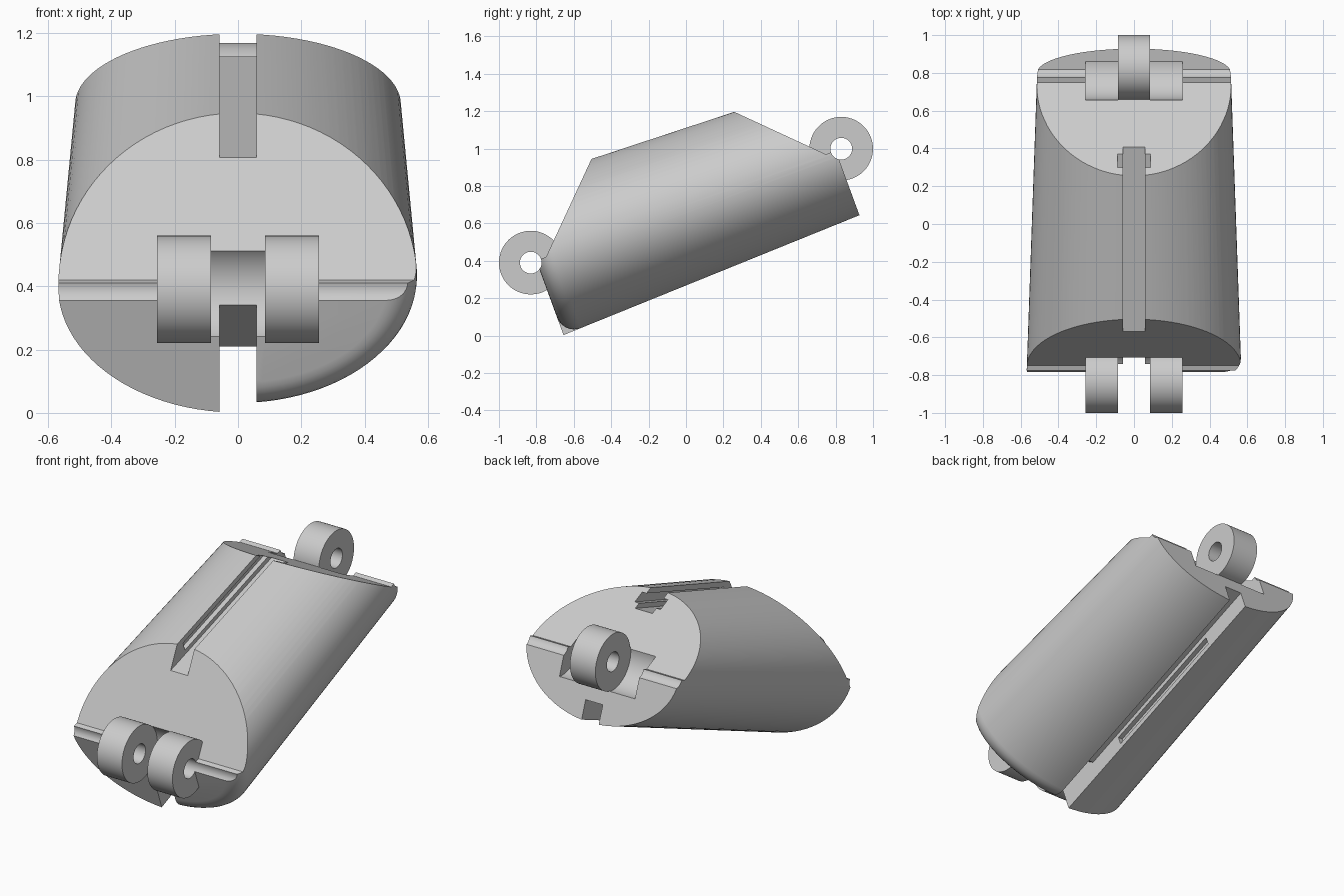
import bpy, bmesh, math
from mathutils import Matrix

if "Cube" in bpy.data.objects:
    bpy.data.objects.remove(bpy.data.objects["Cube"], do_unlink=True)

TILT = math.radians(20.15)
PLACE = Matrix.Translation((0, 0, 0.695)) @ Matrix.Rotation(TILT, 4, 'X')
END = 0.853        # half length of the body
PIN = 0.884        # distance of each hinge pin from the centre
PIN_R = 0.058
KNUCKLE_R = 0.17
INNER, OUTER = 0.086, 0.256   # knuckle spacing across x
GROOVE = 0.058     # half width of the cord grooves

grey = bpy.data.materials.new("plain_grey")
grey.use_nodes = True
colour = (0.6, 0.6, 0.6, 1)
grey.diffuse_color = colour
grey.node_tree.nodes["Principled BSDF"].inputs["Base Color"].default_value = colour


def add_object(name, bm):
    bmesh.ops.recalc_face_normals(bm, faces=bm.faces)
    mesh = bpy.data.meshes.new(name)
    bm.to_mesh(mesh)
    bm.free()
    mesh.materials.append(grey)
    obj = bpy.data.objects.new(name, mesh)
    bpy.context.collection.objects.link(obj)
    return obj


def loft(name, rings):
    bm = bmesh.new()
    loops = [[bm.verts.new(p) for p in ring] for ring in rings]
    n = len(loops[0])
    for a, b in zip(loops, loops[1:]):
        for i in range(n):
            j = (i + 1) % n
            bm.faces.new((a[i], a[j], b[j], b[i]))
    bm.faces.new(loops[0])
    bm.faces.new(loops[-1])
    return add_object(name, bm)


def prism(name, profile, x0, x1):
    """Side profile of (length, height) points extruded across x."""
    return loft(name, [[(x, y, z) for y, z in profile] for x in (x0, x1)])


def disc(y, radius, n=64):
    return [(y + radius * math.cos(2 * math.pi * i / n),
             radius * math.sin(2 * math.pi * i / n)) for i in range(n)]


def cut(obj, cutter):
    cutter.hide_render = True
    mod = obj.modifiers.new("cut", 'BOOLEAN')
    mod.operation = 'DIFFERENCE'
    mod.solver = 'MANIFOLD'
    mod.object = cutter
    graph = bpy.context.evaluated_depsgraph_get()
    graph.update()
    result = bpy.data.meshes.new_from_object(obj.evaluated_get(graph))
    obj.modifiers.clear()
    obj.data = result
    bpy.data.objects.remove(cutter, do_unlink=True)


def finish(obj):
    obj.data.shade_smooth()
    obj.data.set_sharp_from_angle(angle=math.radians(30))
    obj.matrix_world = PLACE


# Tapered oval body, with a rounded front rim on its left half
def body_ring(y, inset, n=96):
    ring = []
    for i in range(n):
        a = 2 * math.pi * (i + 0.5) / n
        s = inset if math.cos(a) > 0 else 0
        ring.append(((0.541 - 0.033 * y - s) * math.cos(a), y,
                     (0.398 - 0.033 * y - s) * math.sin(a)))
    return ring


rings = []
for k in range(9):
    t = math.pi / 2 * k / 8
    rings.append(body_ring(-END + 0.1 * (1 - math.cos(t)), 0.1 * (1 - math.sin(t))))
rings.append(body_ring(END, 0))
body = loft("segment_body", rings)

# Slanted upper ends
for s in (-1, 1):
    wedge = [(0.797, 0), (1.3, 0), (1.3, 0.6), (0.197, 0.6)]
    cut(body, prism("slant_cutter", [(s * y, z) for y, z in wedge], -1, 1))

# Clearance pockets for the mating knuckles
for y, x0, x1 in ((-PIN, -INNER, INNER), (PIN, INNER, OUTER), (PIN, -OUTER, -INNER)):
    cut(body, prism("pocket_cutter", disc(y, 0.173), x0, x1))

# Cord grooves above and below, each with a wider undercut slot
groove = [(-1, 0.32), (1, 0.248), (1, 0.8), (-1, 0.8)]
slot = [(-0.34, 0.322), (0.505, 0.294), (0.505, 0.348), (-0.34, 0.375)]
for s in (-1, 1):
    for profile, w in ((groove, GROOVE), (slot, 0.087)):
        cut(body, prism("groove_cutter", [(y, s * z) for y, z in profile], -w, w))

# Slanted notch joining the lower groove to the front pocket
notch = [(-0.79, -0.05), (-0.56, -0.325), (-0.7, -0.5), (-1, -0.5), (-1, -0.05)]
cut(body, prism("notch_cutter", notch, -GROOVE, GROOVE))

# Pin channels across both ends
for y in (-PIN, PIN):
    cut(body, prism("pin_cutter", disc(y, PIN_R), -1, 1))
finish(body)

# Hinge knuckles: a pair in front, a single one behind
for name, y, x0, x1 in (("front_left_knuckle", -PIN, INNER, OUTER),
                        ("front_right_knuckle", -PIN, -OUTER, -INNER),
                        ("back_knuckle", PIN, -INNER, INNER)):
    knuckle = prism(name, disc(y, KNUCKLE_R), x0, x1)
    cut(knuckle, prism("pin_cutter", disc(y, PIN_R), -1, 1))
    finish(knuckle)
